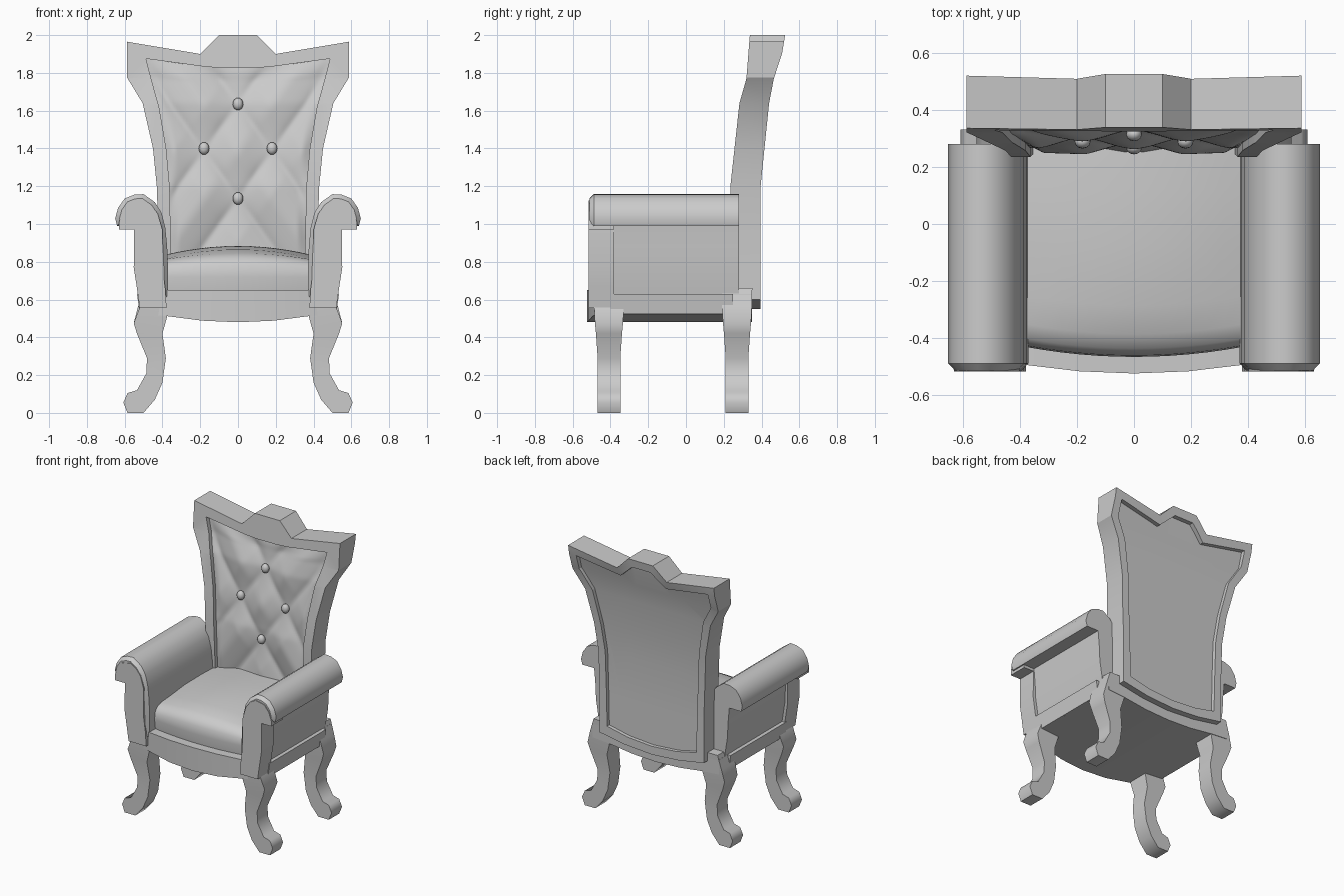
import bpy, bmesh, math
from mathutils import Vector

if "Cube" in bpy.data.objects:
    bpy.data.objects.remove(bpy.data.objects["Cube"])


def table(pts, t):
    """Piecewise linear lookup in a list of (key, value)."""
    if t <= pts[0][0]:
        return pts[0][1]
    for (a, va), (b, vb) in zip(pts, pts[1:]):
        if t <= b:
            return va + (vb - va) * (t - a) / (b - a)
    return pts[-1][1]


def finish(bm, name, angle=30, mirror=False, recalc=True):
    if recalc:
        bmesh.ops.recalc_face_normals(bm, faces=bm.faces)
    me = bpy.data.meshes.new(name)
    bm.to_mesh(me)
    bm.free()
    ob = bpy.data.objects.new(name, me)
    bpy.context.collection.objects.link(ob)
    bpy.ops.object.select_all(action='DESELECT')
    ob.select_set(True)
    bpy.context.view_layer.objects.active = ob
    bpy.ops.object.shade_smooth_by_angle(angle=math.radians(angle))
    if mirror:
        ob.modifiers.new("mirror", 'MIRROR')
    return ob


def loft(bm, loops):
    """Join closed loops of equal length and cap both ends."""
    rings = [[bm.verts.new(p) for p in lp] for lp in loops]
    n = len(rings[0])
    for a, b in zip(rings, rings[1:]):
        for i in range(n):
            j = (i + 1) % n
            bm.faces.new((a[i], a[j], b[j], b[i]))
    return bm.faces.new(rings[0]), bm.faces.new(rings[-1])


def prism(pts, y0, y1):
    bm = bmesh.new()
    caps = loft(bm, [[(x, y, z) for x, z in pts] for y in (y0, y1)])
    bmesh.ops.recalc_face_normals(bm, faces=bm.faces)
    return bm, caps


# Lean of the backrest: front and rear y by height
FRONT = [(0.55, 0.25), (1.2, 0.235), (1.64, 0.283), (1.77, 0.32), (2.0, 0.338)]
REAR = [(0.55, 0.395), (1.2, 0.395), (1.64, 0.44), (1.77, 0.465), (1.9, 0.508), (2.0, 0.525)]

# Back frame: half outlines, bottom centre to crest
outer = [(0, 0.55), (0.22, 0.565), (0.42, 0.6), (0.42, 0.9), (0.43, 1.2), (0.45, 1.4),
         (0.505, 1.64), (0.587, 1.775), (0.587, 1.965), (0.2, 1.9), (0.1, 2.0)]
inner = [(0, 0.62), (0.2, 0.63), (0.35, 0.66), (0.355, 0.87), (0.362, 1.2), (0.38, 1.4),
         (0.418, 1.62), (0.46, 1.77), (0.487, 1.875), (0.17, 1.832), (0.08, 1.826)]
rear = [(0, 0.61), (0.2, 0.625), (0.36, 0.66), (0.365, 0.9), (0.375, 1.2), (0.395, 1.4),
        (0.447, 1.65), (0.53, 1.79), (0.53, 1.9), (0.185, 1.84), (0.075, 1.94)]


def full(half, y):
    loop = half + [(-x, z) for x, z in reversed(half[1:])]
    return [(x, y, z) for x, z in loop]


# Built flat with y as a share of the thickness, cut into bands, then bent
bm = bmesh.new()
loft(bm, [full(inner, 0.5), full(inner, 0), full(outer, 0),
          full(outer, 1), full(rear, 1), full(rear, 0.82)])
bmesh.ops.triangulate(bm, faces=bm.faces)
for z in (0.9, 1.2, 1.4, 1.64, 1.77, 1.9):
    bmesh.ops.bisect_plane(bm, geom=bm.verts[:] + bm.edges[:] + bm.faces[:],
                           plane_co=(0, 0, z), plane_no=(0, 0, 1), dist=1e-5)
for v in bm.verts:
    f, r = table(FRONT, v.co.z), table(REAR, v.co.z)
    v.co.y = f + (r - f) * v.co.y
finish(bm, "back_frame", 25)


# Tufted back panel
def tuft_y(x, z):
    s, t = x / 0.18, (z - 1.385) / 0.25
    h = 1.0
    for p in (s + t, s - t):
        h *= min(1, abs(abs(p) - 1) * 1.1) if abs(p) < 2 else 1.0
    return table(FRONT, z) + 0.05 - 0.042 * h ** 0.6


WIDTH = [(z, x) for x, z in inner[2:9]]
bm = bmesh.new()
NU, NV = 60, 80
rows = []
for j in range(NV + 1):
    row = []
    for i in range(NU + 1):
        u = 2 * i / NU - 1
        z = 0.68 + (1.83 + 0.05 * u * u - 0.68) * j / NV
        x = u * (table(WIDTH, z) + 0.004)
        # average nearby samples so the folds stay soft
        y = sum(tuft_y(x + a * 0.009, z + b * 0.012)
                for a in (-1, 0, 1) for b in (-1, 0, 1)) / 9
        edge = min(1, (1 - abs(u)) / 0.12, (1 - j / NV) / 0.06)
        y = y * edge + (table(FRONT, z) + 0.03) * (1 - edge)
        row.append(bm.verts.new((x, y, z)))
    rows.append(row)
for a, b in zip(rows, rows[1:]):
    for i in range(NU):
        bm.faces.new((a[i], a[i + 1], b[i + 1], b[i]))
finish(bm, "tufted_panel", 180, recalc=False)

# Buttons
bm = bmesh.new()
for x, z in ((0, 1.635), (-0.18, 1.4), (0.18, 1.4), (0, 1.135)):
    new = bmesh.ops.create_uvsphere(bm, u_segments=12, v_segments=8, radius=1)["verts"]
    for v in new:
        v.co = Vector((v.co.x * 0.028, v.co.y * 0.025, v.co.z * 0.033)) \
            + Vector((x, table(FRONT, z) + 0.032, z))
finish(bm, "buttons", 60)

# Seat base with bowed front and belly
bm = bmesh.new()
loops = []
for x in (-0.51, -0.38, -0.19, 0, 0.19, 0.38, 0.51):
    k = (x / 0.38) ** 2
    yf, zb = -0.523 + 0.03 * k, 0.48 + 0.033 * min(k, 1.3)
    zt = 0.65 if abs(x) < 0.5 else 0.63
    loops.append([(x, yf, zb), (x, 0.35, zb), (x, 0.35, zt), (x, yf, zt)])
loft(bm, loops)
finish(bm, "seat_base", 25)

# Side rails under the arms
bm, caps = prism([(0.45, 0.523), (0.52, 0.523), (0.535, 0.63), (0.45, 0.63)], -0.4, 0.25)
finish(bm, "side_rails", 25, mirror=True)

# Cushion, crowned across and rolled at the front
bm = bmesh.new()
loops = []
for i in range(13):
    x = -0.38 + 0.76 * i / 12
    k = (x / 0.38) ** 2
    yf, d = -0.465 + 0.035 * k, 0.045 * k
    loops.append([(x, 0.28, 0.64), (x, yf + 0.01, 0.64), (x, yf, 0.72), (x, yf + 0.005, 0.78 - d / 3),
                  (x, yf + 0.03, 0.82 - d / 2), (x, yf + 0.08, 0.845 - d * 0.7), (x, yf + 0.18, 0.865 - d),
                  (x, -0.08, 0.882 - d), (x, 0.12, 0.884 - d), (x, 0.28, 0.878 - d)])
loft(bm, loops)
finish(bm, "seat_cushion", 40)

# Padded arms with outward roll and chamfered front
arm = [(0.37, 0.61), (0.37, 0.75), (0.375, 0.88), (0.385, 0.98), (0.405, 1.06), (0.44, 1.115),
       (0.5, 1.158), (0.55, 1.155), (0.6, 1.135), (0.635, 1.085), (0.65, 1.03), (0.64, 0.99),
       (0.545, 0.99), (0.535, 0.88), (0.53, 0.77), (0.505, 0.61)]
bm, caps = prism(arm, -0.488, 0.28)
bmesh.ops.inset_region(bm, faces=[caps[0]], thickness=0.022, depth=0.024, use_even_offset=True)
finish(bm, "arms", 40, mirror=True)

# Scroll-topped posts on the arm fronts
post = [(0.378, 0.555), (0.385, 0.66), (0.4, 0.77), (0.4, 0.97), (0.425, 1.055), (0.46, 1.1),
        (0.505, 1.125), (0.575, 1.11), (0.61, 1.065), (0.63, 1.01), (0.63, 0.97),
        (0.55, 0.97), (0.552, 0.77), (0.535, 0.66), (0.52, 0.555)]
bm, caps = prism(post, -0.517, -0.38)
finish(bm, "arm_posts", 40, mirror=True)

# Cabriole legs, front and rear
leg = [(0.38, 0.56), (0.375, 0.51), (0.4, 0.42), (0.382, 0.29), (0.4, 0.16), (0.44, 0.07), (0.5, 0),
       (0.585, 0), (0.607, 0.055), (0.585, 0.105), (0.535, 0.12), (0.485, 0.21), (0.482, 0.29),
       (0.535, 0.42), (0.552, 0.475), (0.52, 0.56)]
rear_leg = leg[1:-1] + [(0.53, 0.56), (0.5, 0.66), (0.4, 0.66)]
FLARE = [(0.29, 1.0), (0.42, 1.15), (0.5, 1.28), (0.66, 1.35)]
for name, pts, yc in (("front_legs", leg, -0.408), ("rear_legs", rear_leg, 0.27)):
    bm, caps = prism(pts, yc - 0.06, yc + 0.06)
    for v in bm.verts:
        v.co.y = yc + (v.co.y - yc) * table(FLARE, v.co.z)
    bmesh.ops.triangulate(bm, faces=[f for f in bm.faces if len(f.verts) > 4])
    finish(bm, name, 65, mirror=True)
